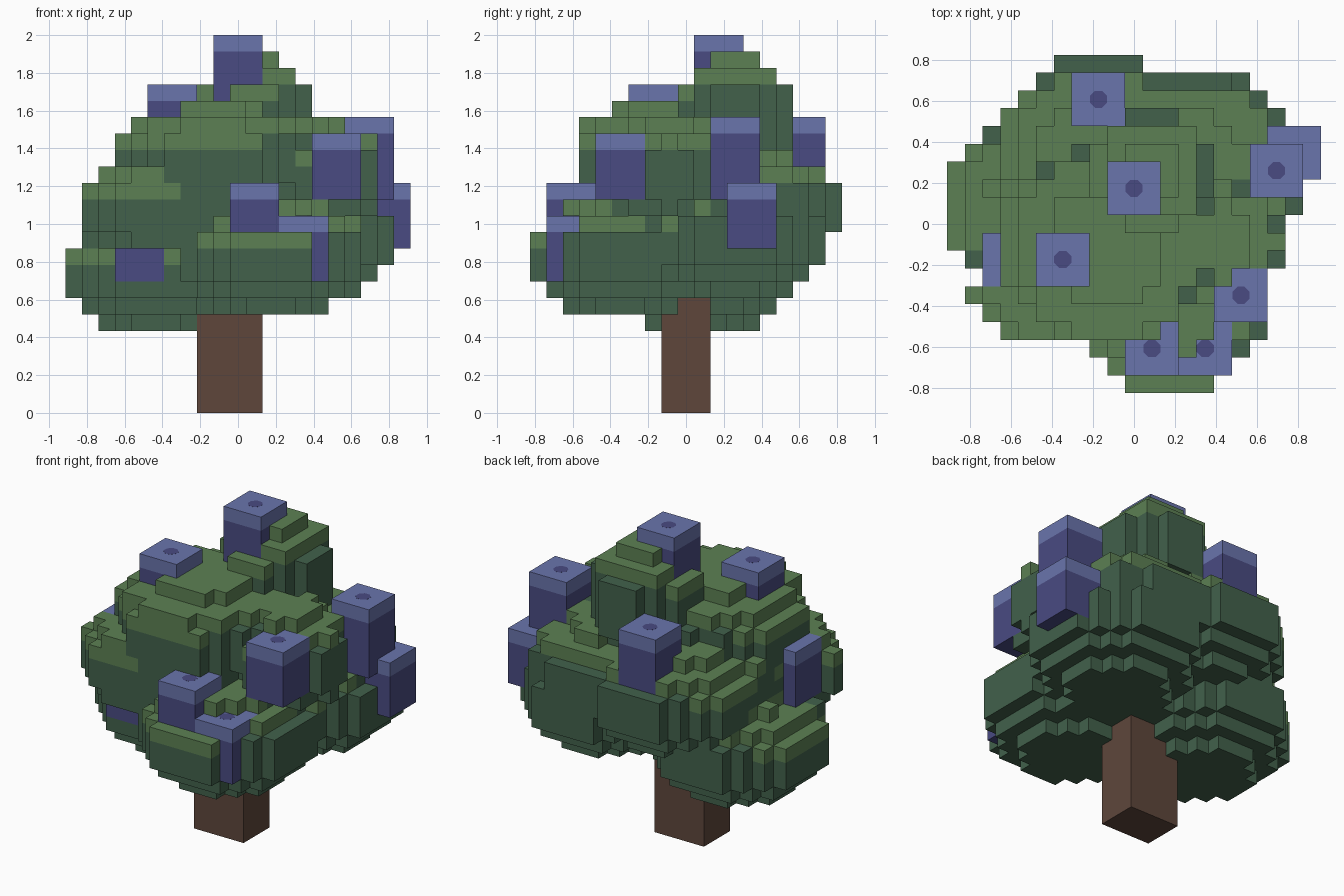
import bpy
import bmesh
from math import ceil, pi
from mathutils import Matrix, Vector

if "Cube" in bpy.data.objects:
    bpy.data.objects.remove(bpy.data.objects["Cube"], do_unlink=True)

V = 2 / 23                       # block size
ORIGIN = Vector((-10.5, -9.5, 0))


def material(name, rgb):
    m = bpy.data.materials.new(name)
    m.use_nodes = True
    m.diffuse_color = (*rgb, 1)
    m.node_tree.nodes["Principled BSDF"].inputs["Base Color"].default_value = (*rgb, 1)
    return m


DARK_LEAF = material("dark green", (0.054, 0.120, 0.071))
LIGHT_LEAF = material("light green", (0.107, 0.217, 0.087))
BARK = material("bark brown", (0.112, 0.062, 0.044))
PETAL = material("light violet", (0.144, 0.177, 0.415))
STEM = material("deep violet", (0.067, 0.070, 0.223))


def finish(name, bm, mats):
    mesh = bpy.data.meshes.new(name)
    bm.to_mesh(mesh)
    bm.free()
    for m in mats:
        mesh.materials.append(m)
    obj = bpy.data.objects.new(name, mesh)
    bpy.context.collection.objects.link(obj)


def add_box(bm, lo, hi, mat=0):
    lo, hi = Vector(lo), Vector(hi)
    mid = ((lo + hi) / 2 + ORIGIN) * V
    size = (hi - lo) * V
    made = bmesh.ops.create_cube(bm, size=1, matrix=Matrix.Translation(mid) @ Matrix.Diagonal((*size, 1)))
    for f in {f for v in made["verts"] for f in v.link_faces}:
        f.material_index = mat


def cells_of(xr, yr, zr):
    """All whole blocks touched by the three ranges."""
    xs, ys, zs = (range(int(a), ceil(b)) for a, b in (xr, yr, zr))
    return [(x, y, z) for x in xs for y in ys for z in zs]


# Trunk
bm = bmesh.new()
add_box(bm, (8, 8, 0), (12, 11, 8))
finish("trunk", bm, [BARK])

# Flowers: low corner x, y, then bottom and top height in blocks
FLOWERS = {
    "top_flower": (9, 10, 18, 23),
    "upper_right_flower": (5, 6, 16, 20),
    "upper_front_left_flower": (15, 4, 13, 17),
    "upper_left_flower": (17, 11, 13, 18),
    "lower_left_flower": (18, 12, 10, 14),
    "front_flower": (10, 1, 11, 14),
    "low_front_flower": (13, 1, 8, 12),
    "back_flower": (7, 15, 14, 18),
    "side_right_flower": (2, 6, 11, 15),
    "low_right_flower": (3, 5, 8, 11),
}
flower_cells = set()
for name, (x, y, z0, z1) in FLOWERS.items():
    flower_cells |= set(cells_of((x, x + 3), (y, y + 3), (z0, z1)))
    bm = bmesh.new()
    add_box(bm, (x, y, z0), (x + 3, y + 3, z1 - 1), 0)
    add_box(bm, (x, y, z1 - 1), (x + 3, y + 3, z1), 1)
    # Eight-sided dot on top
    spot = (Vector((x + 1.5, y + 1.5, z1)) + ORIGIN) * V
    bmesh.ops.create_cone(bm, cap_ends=True, segments=8, radius1=0.045, radius2=0.045, depth=0.001,
                          matrix=Matrix.Translation(spot) @ Matrix.Rotation(pi / 8, 4, "Z"))
    finish(name, bm, [STEM, PETAL])

# Leaf clumps: x, y and z ranges in blocks, then height where light leaves begin
CLUMPS = {
    "top_clump": ((8, 15), (9, 16), (14, 22), 19),
    "upper_clump": ((3, 15), (2.7, 14), (12, 19), 16),
    "upper_left_clump": ((12.05, 18.95), (5, 12), (11, 18), 15),
    "low_right_clump": ((0, 11), (5, 16), (5, 12), 9),
    "right_clump": ((0.9, 12), (2.6, 13), (9, 16), 13),
    "back_clump": ((3, 14), (8, 19), (9, 16), 13),
    "back_left_clump": ((9, 19), (8, 18), (9, 16), 13),
    "left_clump": ((9, 20), (7, 18), (7, 14), 11),
    "front_clump": ((7, 18), (0, 11), (6, 13), 10),
}
# Gap in the leaves that opens the side flower to view
NOTCH = set(cells_of((0, 3), (6, 11), (11, 16)))


def inside(cell, ranges):
    """Rounded clump with an upright band around its middle."""
    dx, dy, dz = (abs(c + 0.5 - (a + b) / 2) for c, (a, b) in zip(cell, ranges))
    rx, ry, rz = ((b - a) / 2 for a, b in ranges)
    return (dx / rx) ** 2 + (dy / ry) ** 2 + (max(0, dz - 1) / (rz - 1)) ** 1.8 < 1


owner = {}
for name, (*ranges, light) in CLUMPS.items():
    for cell in cells_of(*ranges):
        if cell not in flower_cells and cell not in NOTCH and inside(cell, ranges):
            owner.setdefault(cell, name)
solid = flower_cells | set(owner)

# Only the outer block faces are built
for name, (xr, yr, zr, light) in CLUMPS.items():
    bm = bmesh.new()
    for cell in [c for c, n in owner.items() if n == name]:
        # Light leaves reach one block lower toward the front right
        away = cell[0] + cell[1] + 1 > (sum(xr) + sum(yr)) / 2 - 0.5
        for axis in range(3):
            for sign in (-1, 1):
                step = Vector((0, 0, 0))
                step[axis] = sign
                beside = tuple(int(a + b) for a, b in zip(cell, step))
                if beside in solid:
                    continue
                u, w = Vector((0, 0, 0)), Vector((0, 0, 0))
                u[(axis + 1) % 3] = 0.5
                w[(axis + 2) % 3] = 0.5 * sign
                mid = Vector(cell) + Vector((0.5, 0.5, 0.5)) + step / 2 + ORIGIN
                corners = (mid - u - w, mid + u - w, mid + u + w, mid - u + w)
                face = bm.faces.new([bm.verts.new(p * V) for p in corners])
                face.material_index = int(cell[2] >= light + away)
    bmesh.ops.remove_doubles(bm, verts=bm.verts, dist=0.001)
    finish(name, bm, [DARK_LEAF, LIGHT_LEAF])
